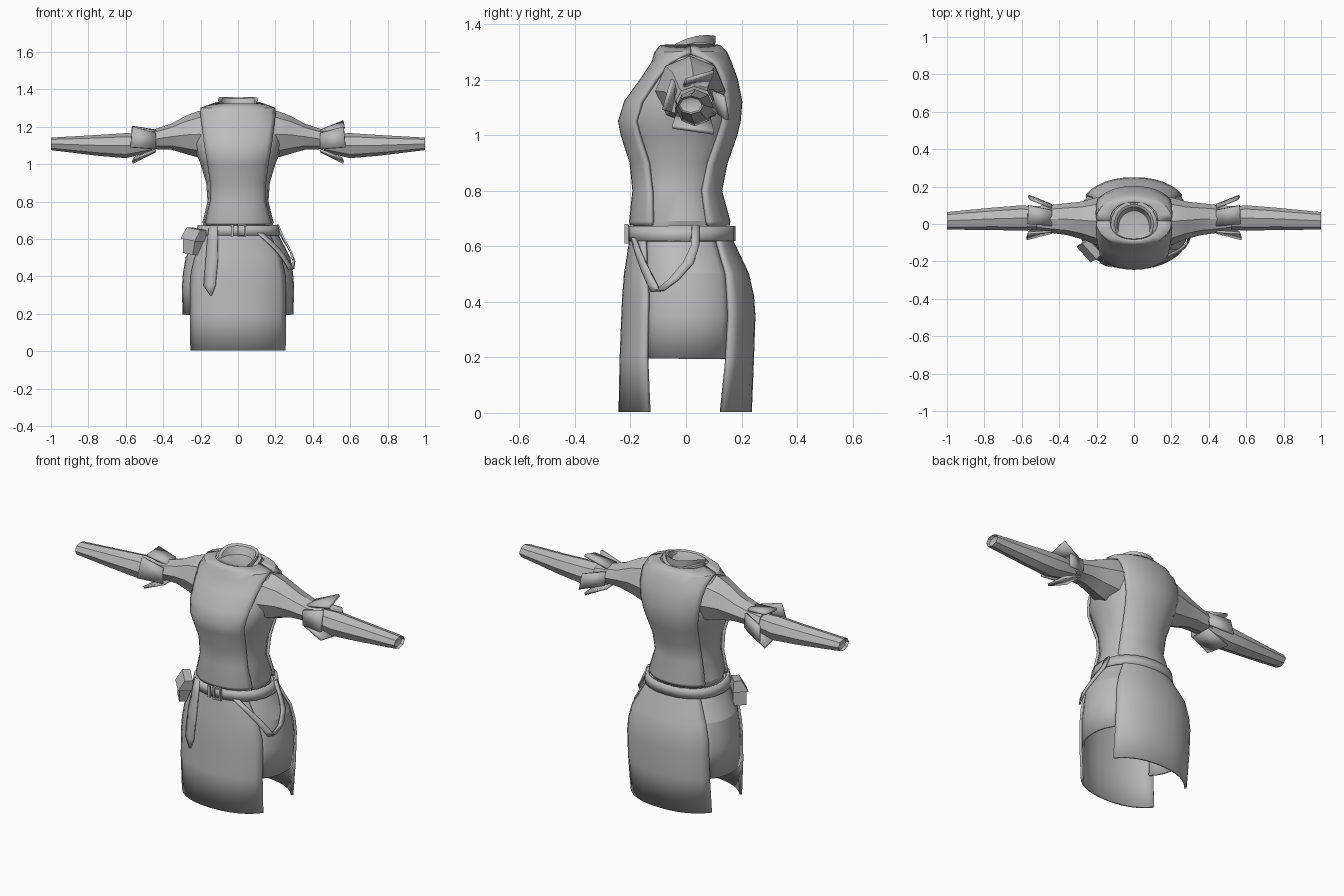
import bpy, bmesh, math
from mathutils import Vector

cube = bpy.data.objects.get("Cube")
if cube:
    bpy.data.objects.remove(cube)

cloth = bpy.data.materials.new("grey_cloth")
cloth.use_nodes = True
GREY = (0.5, 0.5, 0.5, 1)
cloth.diffuse_color = GREY
cloth.node_tree.nodes["Principled BSDF"].inputs["Base Color"].default_value = GREY


def make(name, verts, faces, thick=0, angle=30):
    """Mesh object with optional cloth thickness and sharp-edged smoothing."""
    bm = bmesh.new()
    vs = [bm.verts.new(v) for v in verts]
    for f in faces:
        bm.faces.new([vs[i] for i in f])
    bmesh.ops.recalc_face_normals(bm, faces=bm.faces)
    me = bpy.data.meshes.new(name)
    bm.to_mesh(me)
    bm.free()
    ob = bpy.data.objects.new(name, me)
    bpy.context.collection.objects.link(ob)
    me.materials.append(cloth)
    bpy.ops.object.select_all(action='DESELECT')
    ob.select_set(True)
    bpy.context.view_layer.objects.active = ob
    bpy.ops.object.shade_smooth_by_angle(angle=math.radians(angle))
    if thick:
        mod = ob.modifiers.new("thickness", 'SOLIDIFY')
        mod.thickness, mod.offset = thick, 0
    return ob


def grid(name, rows, closed=False, thick=0, caps=(), angle=30):
    """Skin rows of points; caps lists (row index, centre point) fans."""
    n = len(rows[0])
    verts = [p for r in rows for p in r]
    faces = []
    for i in range(len(rows) - 1):
        for j in range(n if closed else n - 1):
            k = (j + 1) % n
            faces.append((i*n + j, i*n + k, (i + 1)*n + k, (i + 1)*n + j))
    for row, centre in caps:
        verts.append(centre)
        faces += [(row*n + j, row*n + (j + 1) % n, len(verts) - 1) for j in range(n)]
    return make(name, verts, faces, thick, angle)


# Body sections: height, half width, front y, back y
TORSO = [(0.66, .18, -.185, .14), (0.69, .19, -.19, .145), (0.8, .163, -.178, .115),
         (0.9, .17, -.188, .135), (1.0, .2, -.22, .17), (1.05, .22, -.23, .182),
         (1.12, .235, -.208, .188), (1.2, .24, -.15, .172), (1.26, .22, -.11, .15),
         (1.295, .19, -.1, .135), (1.32, .12, -.08, .11)]
SKIRT = [(0, .28, -.228, .222), (0.2, .295, -.224, .23), (0.35, .298, -.218, .235),
         (0.42, .292, -.215, .23), (0.5, .278, -.208, .212), (0.62, .215, -.19, .155),
         (0.66, .195, -.185, .145)]
ROUND = 0.9


def spow(v):
    return math.copysign(abs(v) ** ROUND, v)


def section(secs, z):
    for a, b in zip(secs, secs[1:]):
        if a[0] <= z <= b[0]:
            t = (z - a[0]) / (b[0] - a[0])
            return [p + (q - p)*t for p, q in zip(a, b)][1:]
    return secs[-1][1:]


def on_body(secs, z, a, off=0):
    """Point on the body at an angle, with 0 at the front."""
    hw, yf, yb = section(secs, z)
    return Vector(((hw + off)*spow(math.sin(a)),
                   (yf + yb)/2 - ((yb - yf)/2 + off)*spow(math.cos(a)), z))


def angle_at(secs, z, x, off=0):
    hw = section(secs, z)[0] + off
    return math.asin(min(1, abs(x)/hw) ** (1/ROUND)) * (1 if x >= 0 else -1)


def panel(name, secs, edges, off, back=False, cols=12):
    """Curved cloth panel; edges gives height and half width."""
    rows = []
    for z, e in edges:
        a = angle_at(secs, z, e, off)
        rows.append([on_body(secs, z, a*(2*j/cols - 1) + (math.pi if back else 0), off)
                     for j in range(cols + 1)])
    return grid(name, rows, thick=.014)


# Torso with the tabard panels over it
N = 20
rows = [[on_body(TORSO, s[0], 2*math.pi*j/N) for j in range(N)] for s in TORSO]
grid("torso", rows, True, caps=[(0, (0, -.02, .66)), (len(rows) - 1, (0, .01, 1.3))])
TABARD = [(.675, .165), (.69, .172), (.8, .145), (.9, .145), (1.0, .158), (1.05, .167),
          (1.12, .18), (1.2, .19), (1.26, .197), (1.295, .25), (1.32, .25)]
panel("front_tabard", TORSO, TABARD, .008)
panel("back_tabard", TORSO, TABARD, .008, True)

# Skirt: long front and back, short sides
SKIRT_EDGE = [(0.003, .25), (.2, .252), (.35, .252), (.42, .247), (.5, .228), (.62, .168), (.66, .15)]
panel("front_skirt", SKIRT, SKIRT_EDGE, .008)
panel("back_skirt", SKIRT, SKIRT_EDGE, .008, True)
for s, side in ((1, "left"), (-1, "right")):
    rows = []
    for z, e in [(.195, .25)] + SKIRT_EDGE[2:]:
        a = angle_at(SKIRT, z, e) - .12
        rows.append([on_body(SKIRT, z, s*(a + (math.pi - 2*a)*j/8), -.004) for j in range(9)])
    grid(side + "_skirt_side", rows, thick=.012, angle=15)

# Belt and buckle
belt = [(.612, .222, -.203, .17), (.672, .208, -.203, .17)]
grid("belt", [[on_body(belt, z, 2*math.pi*j/24) for j in range(24)] for z in (.618, .672)],
     True, thick=.016)


def box(name, centre, size):
    x, y, z = [v/2 for v in size]
    c = Vector(centre)
    rows = [[c + Vector((i*x, j*y, k*z)) for i, j in ((-1, -1), (1, -1), (1, 1), (-1, 1))]
            for k in (-1, 1)]
    return grid(name, rows, True, caps=[(0, c - Vector((0, 0, z))), (1, c + Vector((0, 0, z)))])


for i in (-1, 1):
    box("buckle_side", (.02 + i*.02, -.214, .645), (.008, .014, .07))
    box("buckle_bar", (.02, -.214, .645 + i*.031), (.04, .014, .008))
box("belt_loop", (-.03, -.212, .645), (.014, .014, .064))


def strap(name, path, width):
    """Flat strap hugging the skirt; path gives x and z, width its horizontal span."""
    rows = []
    for i, (a, z) in enumerate(path):
        w = width[i] if isinstance(width, list) else width
        rows.append([on_body(SKIRT, z, a + d, .022) for d in (-w, 0, w)])
    return grid(name, rows, thick=.01)


# Hanging belt end and the slung side straps
tail = [(angle_at(SKIRT, z, x), z) for x, z in
        ((-.118, .672), (-.125, .6), (-.13, .5), (-.142, .35), (-.134, .297))]
strap("belt_tail", tail, [.13, .13, .12, .11, .008])
strap("front_side_strap", [(.5, .63), (.72, .575), (.9, .52), (1.06, .46), (1.12, .435)], .08)
strap("rear_side_strap", [(1.83, .675), (1.77, .6), (1.62, .54), (1.4, .48), (1.18, .44)], .07)

# Pouch, body and overlapping lid, turned to follow the hip
pouch = [box("pouch_body", (0, 0, -.04), (.1, .07, .09)),
         box("pouch_lid", (0, -.004, .02), (.112, .082, .06))]
for ob in pouch:
    for v in ob.data.vertices:
        if v.co.z > .03:
            v.co.y = v.co.y*.5 + .012
        if v.co.z < -.07:
            v.co.x *= .8
    ob.location = (-.235, -.135, .605)
    ob.rotation_euler = (0, math.radians(8), math.radians(-48))

# Collar rings: half width, front y, back y, then front, side and back heights
COLLAR = [(.13, -.145, .125, 1.205, 1.295, 1.29), (.125, -.13, .123, 1.235, 1.325, 1.318),
          (.105, -.113, .105, 1.24, 1.325, 1.318), (.106, -.102, .106, 1.28, 1.347, 1.357),
          (.092, -.088, .092, 1.272, 1.34, 1.35), (.075, -.065, .07, 1.25, 1.3, 1.31)]
rows = []
for w, yf, yb, zf, zs, zb in COLLAR:
    ring = []
    for j in range(20):
        a = 2*math.pi*j/20
        c = math.cos(a)
        ring.append((w*math.sin(a), (yf + yb)/2 - (yb - yf)/2*c,
                     zs + (zf - zb)/2*c + ((zf + zb)/2 - zs)*c*c))
    rows.append(ring)
grid("collar", rows, True, caps=[(5, (0, 0, 1.27))])

# Sleeve sections: x, centre y, half depth, top, bottom
UPPER = [(.15, .015, .13, 1.285, 1.03), (.21, .015, .125, 1.285, 1.035), (.28, .02, .1, 1.258, 1.055),
         (.36, .026, .085, 1.215, 1.078), (.45, .027, .074, 1.185, 1.08), (.52, .03, .066, 1.175, 1.07)]
FORE = [(.46, .03, .055, 1.16, 1.065), (.6, .032, .068, 1.166, 1.032), (.75, .028, .06, 1.156, 1.045),
        (1.0, .017, .047, 1.142, 1.075), (.985, .017, .04, 1.136, 1.081)]


def sleeve(name, s, secs, turn):
    rows = [[(s*x, y + d*math.cos(2*math.pi*(j + turn)/8),
              (t + b)/2 + (t - b)/2*math.sin(2*math.pi*(j + turn)/8)) for j in range(8)]
            for x, y, d, t, b in secs]
    x, y, d, t, b = secs[-1]
    grid(name, rows, True, caps=[(0, (s*secs[0][0], y, 1.15)), (len(rows) - 1, (s*(x - .015), y, (t + b)/2))])


for s, side, lift in ((1, "left", 0), (-1, "right", -.03)):
    sleeve(side + "_upper_sleeve", s, UPPER, 0)
    sleeve(side + "_forearm_sleeve", s, FORE, 0)
    # Flared flaps at the elbow: inner pair then outer pair of corners
    flaps = {"top": ((.44, -.01, 1.175), (.44, .075, 1.178), (.565, .1, 1.228 + lift), (.57, .0, 1.198 + lift/3)),
             "front": ((.44, -.045, 1.08), (.44, -.04, 1.165), (.565, -.048, 1.2), (.575, -.08, 1.09)),
             "back": ((.44, .1, 1.09), (.44, .09, 1.165), (.555, .135, 1.14), (.565, .15, 1.055)),
             "bottom": ((.44, -.035, 1.075), (.44, .085, 1.07), (.565, .1, 1.008), (.555, -.05, 1.03))}
    for where, corners in flaps.items():
        make(f"{side}_{where}_flap", [(s*x, y, z) for x, y, z in corners], [(0, 1, 2, 3)], .014)
